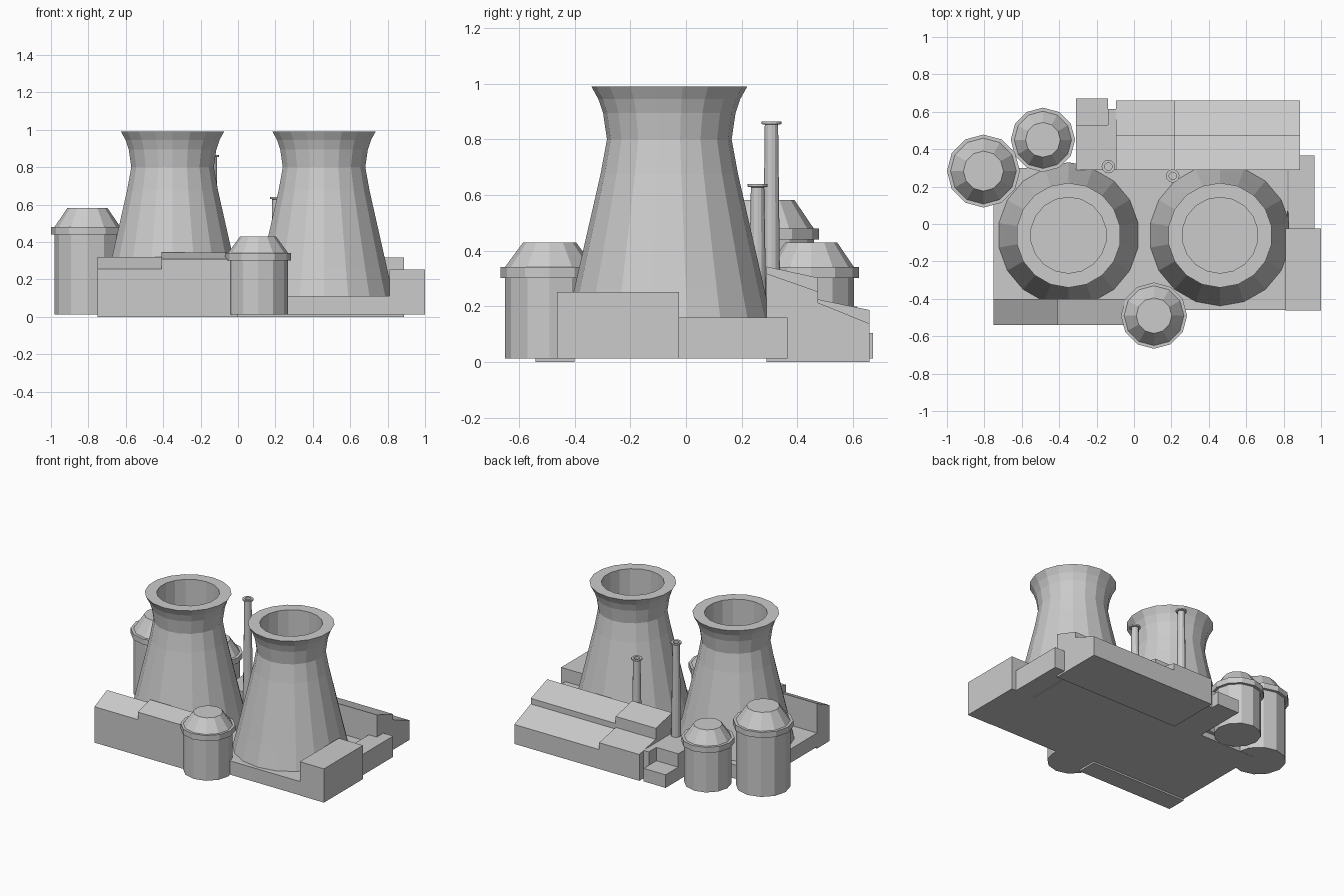
import bpy, bmesh
from math import cos, sin, pi

if "Cube" in bpy.data.objects:
    bpy.data.objects.remove(bpy.data.objects["Cube"])


def finish(name, bm):
    bmesh.ops.recalc_face_normals(bm, faces=bm.faces)
    mesh = bpy.data.meshes.new(name)
    bm.to_mesh(mesh)
    bm.free()
    obj = bpy.data.objects.new(name, mesh)
    bpy.context.collection.objects.link(obj)
    return obj


def lathe(name, x, y, profile, sides, phase=0.0):
    """Revolve (radius, z) points about a vertical axis, capping both ends."""
    bm = bmesh.new()
    rings = []
    for r, z in profile:
        angles = [2 * pi * (i + phase) / sides for i in range(sides)]
        rings.append([bm.verts.new((x + r * cos(a), y + r * sin(a), z)) for a in angles])
    for a, b in zip(rings, rings[1:]):
        for i in range(sides):
            j = (i + 1) % sides
            bm.faces.new((a[i], a[j], b[j], b[i]))
    bm.faces.new(rings[0])
    bm.faces.new(rings[-1])
    return finish(name, bm)


def prism(name, x0, x1, outline):
    """Extrude a (y, z) outline along x."""
    bm = bmesh.new()
    a = [bm.verts.new((x0, y, z)) for y, z in outline]
    b = [bm.verts.new((x1, y, z)) for y, z in outline]
    bm.faces.new(a)
    bm.faces.new(b)
    for i in range(len(a)):
        j = (i + 1) % len(a)
        bm.faces.new((a[i], a[j], b[j], b[i]))
    return finish(name, bm)


def block(name, x0, x1, y0, y1, z0, z1):
    return prism(name, x0, x1, [(y0, z0), (y1, z0), (y1, z1), (y0, z1)])


# Cooling towers: flared shell with a straight shaft sunk into the top
TOWER = [(0.39, 0.05), (0.385, 0.08), (0.342, 0.26), (0.247, 0.675),
         (0.224, 0.80), (0.238, 0.895), (0.255, 0.945), (0.28, 0.99),
         (0.203, 0.99), (0.203, 0.5)]
for side, x in (("left", -0.35), ("right", 0.46)):
    lathe(f"cooling_tower_{side}", x, -0.06, TOWER, 18, 0.5)


# Storage tanks: body, projecting collar, tapered roof
def tank(name, x, y, body, collar, top, collar_z, height):
    lathe(name, x, y, [(body, 0.013), (body, collar_z), (collar, collar_z),
                       (collar, collar_z + 0.04), (body, collar_z + 0.04),
                       (top, height)], 12)


tank("tank_large", -0.805, 0.283, 0.176, 0.195, 0.107, 0.44, 0.582)
tank("tank_back", -0.487, 0.45, 0.153, 0.172, 0.093, 0.302, 0.43)
tank("tank_front", 0.107, -0.49, 0.16, 0.177, 0.095, 0.302, 0.43)

# Slim chimneys with a cap ring and recessed mouth
for name, x, y, h in (("chimney_tall", -0.137, 0.307, 0.865),
                      ("chimney_short", 0.207, 0.257, 0.64)):
    lathe(name, x, y, [(0.033, 0.1), (0.024, h - 0.012), (0.036, h - 0.01),
                       (0.036, h), (0.02, h), (0.02, h - 0.05)], 12)

# Ground slab and right-hand annexes
block("ground_slab", -0.75, 0.82, -0.46, 0.30, 0.012, 0.11)
block("right_front_annex", 0.81, 1.0, -0.463, -0.025, 0.012, 0.252)
block("right_back_annex", 0.825, 0.965, -0.025, 0.365, 0.012, 0.16)

# Front hall: two lean-to roofs of different height
for name, x0, x1, low, high in (("front_hall_low", -0.75, -0.41, 0.255, 0.32),
                                ("front_hall_high", -0.41, 0.0, 0.308, 0.343)):
    prism(name, x0, x1, [(-0.54, 0), (-0.40, 0), (-0.40, high), (-0.54, low)])

# Back hall: two-tier stepped lean-to roofs
for name, x0, x1, a, b, c, d in (
        ("back_hall_high", -0.095, 0.22, 0.343, 0.303, 0.225, 0.187),
        ("back_hall_low", 0.22, 0.888, 0.318, 0.253, 0.213, 0.138)):
    prism(name, x0, x1, [(0.29, 0), (0.66, 0), (0.66, d), (0.475, c),
                         (0.475, b), (0.29, a)])

# Small sheds at the back by the tall chimney
block("back_shed", -0.31, -0.095, 0.29, 0.53, 0.012, 0.20)
block("back_shed_step", -0.31, -0.138, 0.53, 0.672, 0.012, 0.105)
block("back_shed_link", -0.138, -0.095, 0.53, 0.615, 0.012, 0.20)
